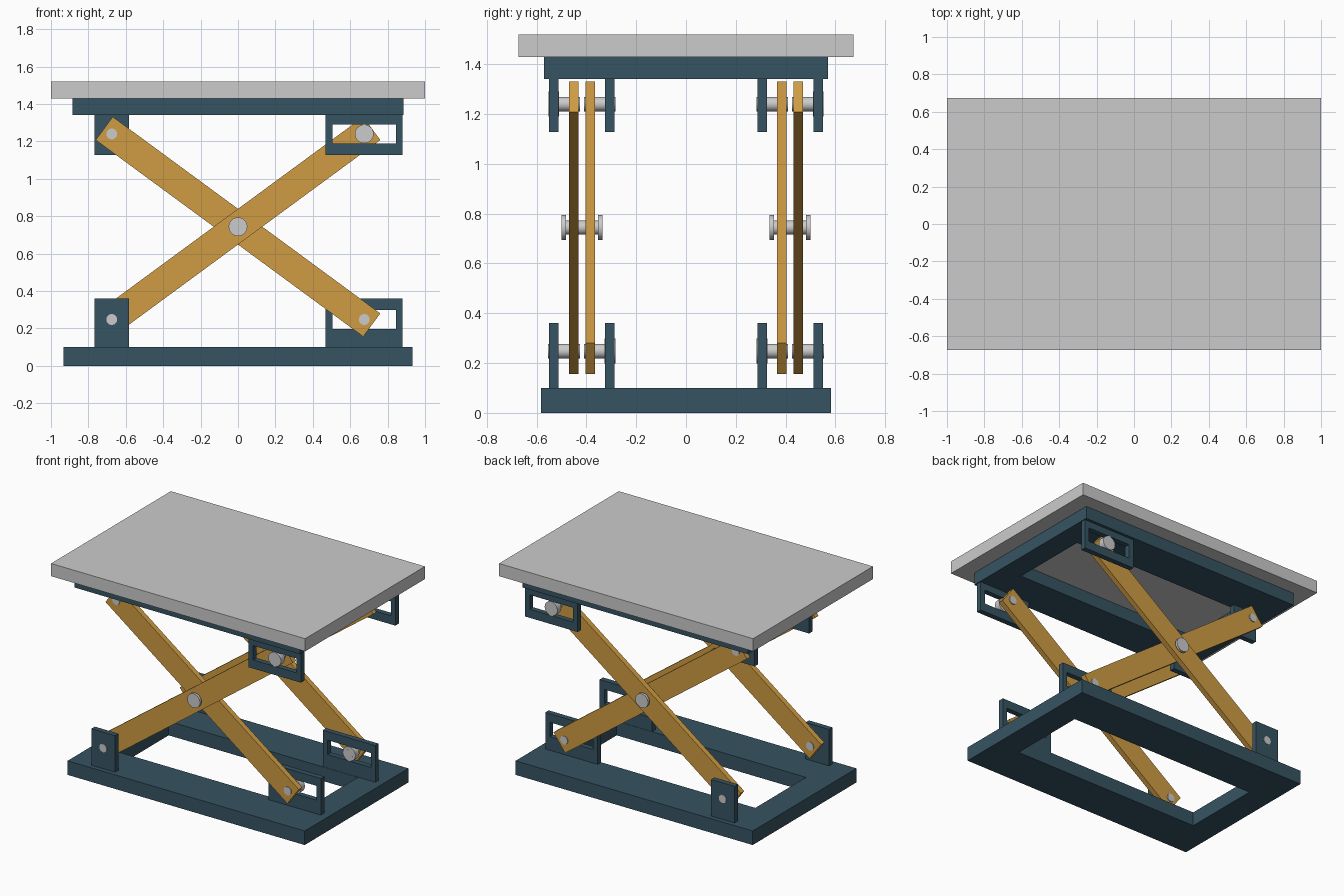
import bpy, bmesh, math
from mathutils import Matrix, Vector

if "Cube" in bpy.data.objects:
    bpy.data.objects.remove(bpy.data.objects["Cube"])


def material(name, rgb):
    m = bpy.data.materials.new(name)
    m.diffuse_color = (*rgb, 1)
    m.use_nodes = True
    m.node_tree.nodes["Principled BSDF"].inputs["Base Color"].default_value = m.diffuse_color
    return m


TEAL = material("teal paint", (0.037, 0.088, 0.122))
AMBER = material("amber paint", (0.63, 0.33, 0.055))


def finish(name, bm, mat=None, mirror=False, smooth=False):
    bmesh.ops.recalc_face_normals(bm, faces=bm.faces)
    me = bpy.data.meshes.new(name)
    bm.to_mesh(me)
    bm.free()
    ob = bpy.data.objects.new(name, me)
    bpy.context.collection.objects.link(ob)
    if mat:
        me.materials.append(mat)
    if smooth:
        bpy.ops.object.select_all(action='DESELECT')
        ob.select_set(True)
        bpy.context.view_layer.objects.active = ob
        bpy.ops.object.shade_smooth_by_angle(angle=math.radians(40))
    if mirror:
        mod = ob.modifiers.new("other side", 'MIRROR')
        mod.use_axis = (False, True, False)
        mod.use_mirror_merge = False
    return ob


def box(name, x, y, z, mat=None, mirror=False, turn=None):
    bm = bmesh.new()
    bmesh.ops.create_cube(bm, size=1)
    c = Vector([(r[0] + r[1]) / 2 for r in (x, y, z)])
    s = Matrix.Diagonal([r[1] - r[0] for r in (x, y, z)] + [1])
    rot = Matrix.Rotation(turn, 4, 'Y') if turn else Matrix()
    bm.transform(Matrix.Translation(c) @ rot @ s)
    return finish(name, bm, mat, mirror)


def ring(name, outer, inner, depth, upright=False, mirror=False):
    """Rectangular plate with a rectangular opening; rects are (u0, u1, v0, v1)."""
    bm = bmesh.new()

    def loop(r, d):
        pts = [(r[0], r[2]), (r[1], r[2]), (r[1], r[3]), (r[0], r[3])]
        return [bm.verts.new((u, d, v) if upright else (u, v, d)) for u, v in pts]

    o0, i0, i1, o1 = (loop(outer, depth[0]), loop(inner, depth[0]),
                      loop(inner, depth[1]), loop(outer, depth[1]))
    for a, b in ((o0, i0), (i0, i1), (i1, o1), (o1, o0)):
        for k in range(4):
            n = (k + 1) % 4
            bm.faces.new((a[k], a[n], b[n], b[k]))
    return finish(name, bm, TEAL, mirror)


def pin(name, x, z, r, y):
    bm = bmesh.new()
    bmesh.ops.create_cone(bm, cap_ends=True, segments=32, radius1=r, radius2=r,
                          depth=y[1] - y[0])
    bm.transform(Matrix.Translation((x, (y[0] + y[1]) / 2, z))
                 @ Matrix.Rotation(math.pi / 2, 4, 'X'))
    return finish(name, bm, None, True, True)


# platform and the two open frames
box("platform", (-1, 1), (-0.673, 0.673), (1.43, 1.52))
ring("base_frame", (-0.933, 0.933, -0.583, 0.583), (-0.745, 0.745, -0.285, 0.285), (0, 0.10))
ring("top_frame", (-0.886, 0.886, -0.57, 0.57), (-0.725, 0.725, -0.285, 0.285), (1.34, 1.43))

# crossing arms, mirrored to the far side
PX, LOW, HIGH = 0.675, 0.248, 1.24
MID = (LOW + HIGH) / 2
angle = math.atan2(HIGH - LOW, 2 * PX)
half = math.hypot(PX, (HIGH - LOW) / 2) + 0.05
OUTER, INNER = (-0.55, -0.512), (-0.325, -0.287)
for name, y, t in (("outer_arm", (-0.47, -0.432), -angle), ("inner_arm", (-0.403, -0.365), angle)):
    box(name, (-half, half), y, (MID - 0.077, MID + 0.077), AMBER, True, t)

# fixed and slotted brackets: outer pair holds outer arms, inner pair inner arms
low_z, high_z = (0.10, 0.36), (1.128, 1.34)
box("lower_fixed_bracket", (-0.768, -0.582), OUTER, low_z, TEAL, True)
box("upper_fixed_bracket", (-0.768, -0.582), INNER, high_z, TEAL, True)
for name, y, zr, z in (("lower_slot_bracket", INNER, low_z, LOW),
                       ("upper_slot_bracket", OUTER, high_z, HIGH)):
    ring(name, (0.467, 0.88, *zr), (0.505, 0.844, z - 0.051, z + 0.051), y, True, True)

# end pins
outer_pin, inner_pin = (-0.554, -0.426), (-0.409, -0.283)
pin("lower_fixed_pin", -PX, LOW, 0.029, outer_pin)
pin("upper_fixed_pin", -PX, HIGH, 0.029, inner_pin)
pin("lower_roller_pin", PX, LOW, 0.029, inner_pin)
pin("upper_roller_pin", PX, HIGH, 0.029, (-0.55, -0.426))

# rollers riding in the slots
pin("lower_roller", PX, LOW, 0.05, (-0.328, -0.284))
pin("upper_roller", PX, HIGH, 0.05, (-0.553, -0.509))

# centre pivot with a head on each end
pin("pivot_shaft", 0, MID, 0.028, (-0.485, -0.35))
pin("pivot_outer_head", 0, MID, 0.05, (-0.499, -0.481))
pin("pivot_inner_head", 0, MID, 0.05, (-0.354, -0.336))
